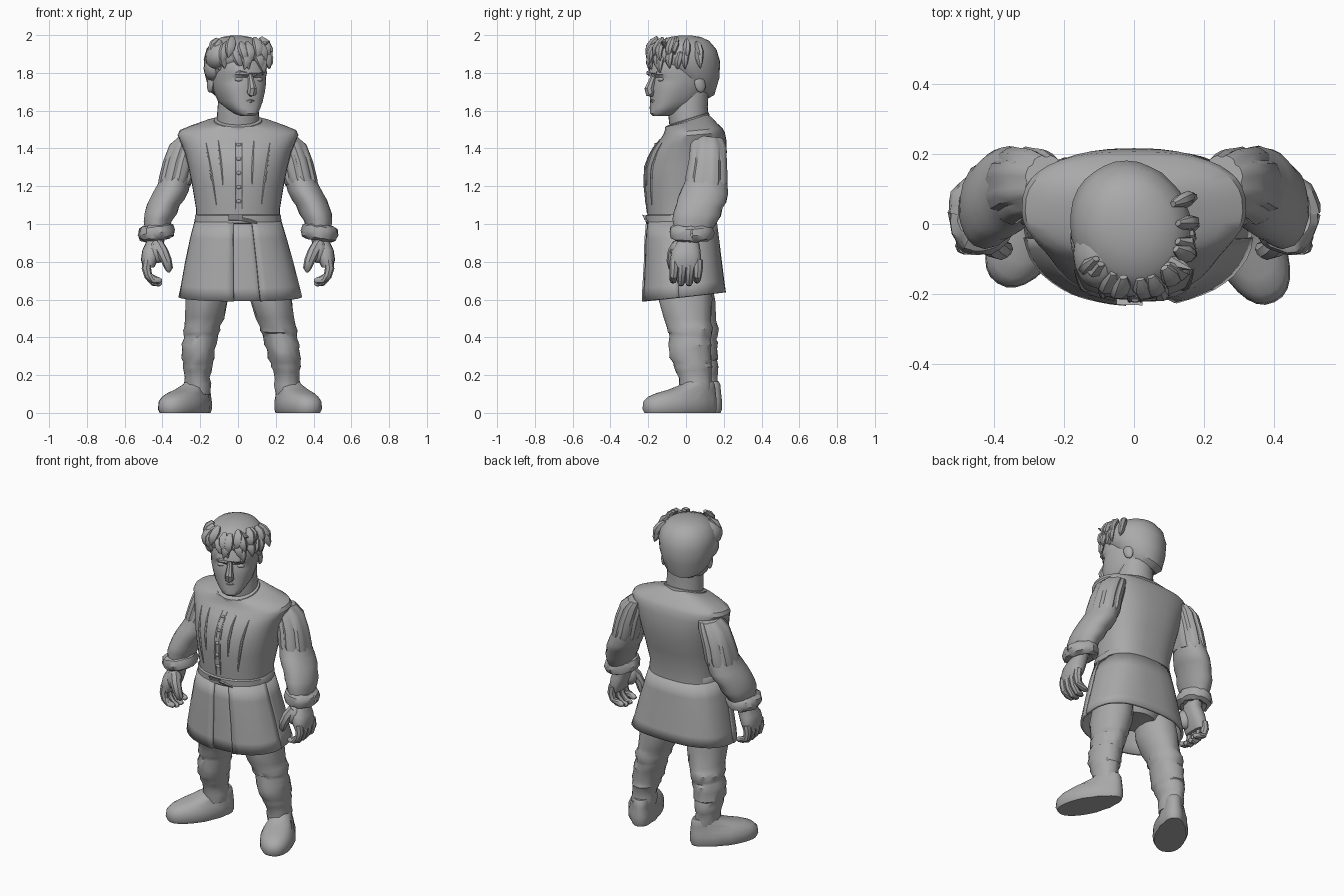
import bpy, bmesh, math, random
from mathutils import Vector, Matrix
from mathutils.bvhtree import BVHTree

random.seed(4)
grey = bpy.data.materials.new("plain_grey")
grey.diffuse_color = (0.4, 0.4, 0.4, 1)


def finish(name, bm, matrix=None):
    if matrix:
        bm.transform(matrix)
    bmesh.ops.recalc_face_normals(bm, faces=bm.faces)
    me = bpy.data.meshes.new(name)
    bm.to_mesh(me)
    bm.free()
    me.materials.append(grey)
    ob = bpy.data.objects.new(name, me)
    bpy.context.collection.objects.link(ob)
    return ob


def skin(bm, rings, closed=True, caps=True):
    """Join rows of points with quads."""
    rows = [[bm.verts.new(p) for p in r] for r in rings]
    n = len(rows[0])
    for a, b in zip(rows, rows[1:]):
        for i in range(n if closed else n - 1):
            j = (i + 1) % n
            bm.faces.new((a[i], a[j], b[j], b[i]))
    if caps:
        bm.faces.new(rows[0])
        bm.faces.new(rows[-1])


def oval(ring, angles, ef=2, eb=2, rough=0, groove=0):
    """Points of a horizontal oval: centre x, z, half width, front y, back y, tilt."""
    cx, z, rx, yf, yb, tilt = (tuple(ring) + (0,))[:6]
    cy, ry, pts = (yf + yb) / 2, (yb - yf) / 2, []
    for i, a in enumerate(angles):
        c, s = math.cos(a), math.sin(a)
        p = 2 / (eb if s > 0 else ef)
        k = 1 + random.uniform(-rough, rough) - (groove if i % 4 == 0 else 0)
        y = cy + ry * k * math.copysign(abs(s) ** p, s)
        pts.append((cx + rx * k * math.copysign(abs(c) ** p, c), y, z + tilt * y))
    return pts


def loft(name, rings, n=28, matrix=None, **kw):
    bm = bmesh.new()
    angles = [math.tau * i / n for i in range(n)]
    skin(bm, [oval(r, angles, **kw) for r in rings])
    return finish(name, bm, matrix)


def tube(name, pts, radii, n=8, matrix=None, flat=1):
    pts, rings = [Vector(p) for p in pts], []
    for i, p in enumerate(pts):
        d = (pts[min(i + 1, len(pts) - 1)] - pts[max(i - 1, 0)]).normalized()
        u = d.orthogonal().normalized() if abs(d.x) > .9 else d.cross(Vector((1, 0, 0))).normalized()
        v = d.cross(u)
        rings.append([p + radii[i] * (flat * math.cos(t) * u + math.sin(t) * v)
                      for t in (math.tau * k / n for k in range(n))])
    bm = bmesh.new()
    skin(bm, rings)
    return finish(name, bm, matrix)


def ball(name, at, size, matrix=None, rot=0, axis='X'):
    bm = bmesh.new()
    bmesh.ops.create_uvsphere(bm, u_segments=16, v_segments=10, radius=1)
    bm.transform(Matrix.Translation(at) @ Matrix.Rotation(rot, 4, axis) @ Matrix.Diagonal((*size, 1)))
    return finish(name, bm, matrix)


# Tunic body, with the neckline lower at the front
tunic = loft("tunic_body", [
    (0, .99, .222, -.20, .16), (0, 1.08, .222, -.207, .16), (0, 1.2, .242, -.217, .187),
    (0, 1.30, .262, -.215, .21), (0, 1.38, .282, -.187, .216), (0, 1.43, .303, -.16, .214, .06),
    (0, 1.468, .32, -.13, .206, .08), (0, 1.49, .31, -.118, .192, .1),
    (0, 1.512, .255, -.112, .165, .13), (0, 1.537, .175, -.108, .137, .2),
    (0, 1.545, .118, -.10, .115, .3)], n=40, ef=2.1, eb=2.6)
loft("collar_trim", [(0, 1.53, .132, -.112, .125, .33), (0, 1.55, .126, -.112, .122, .33),
                     (0, 1.554, .11, -.10, .11, .33)])
loft("neck", [(0, 1.45, .115, -.08, .125), (0, 1.56, .112, -.092, .12), (0, 1.62, .108, -.10, .115),
              (0, 1.70, .10, -.10, .12)])

# Front pleats and toggles laid on the tunic surface
probe = bmesh.new()
probe.from_mesh(tunic.data)
bvh = BVHTree.FromBMesh(probe)


def on_front(x, z):
    hit = bvh.ray_cast(Vector((x, -1, z)), Vector((0, 1, 0)))[0]
    return (x, (hit.y if hit else -.2) - .001, z)


steps = [i / 8 for i in range(9)]
for x0, x1, top, low in ((-.17, -.115, 1.43, 1.1), (.17, .125, 1.43, 1.1), (-.105, -.08, 1.44, 1.2),
                         (.085, .075, 1.44, 1.2), (-.012, -.012, 1.45, 1.06), (.02, .02, 1.45, 1.06)):
    tube("tunic_pleat", [on_front(x0 + (x1 - x0) * t, top + (low - top) * t) for t in steps],
         [.002 + .006 * math.sin(math.pi * t) for t in steps], n=6)
for k in range(5):
    ball("toggle", on_front(.004, 1.12 + .075 * k), (.014, .007, .01))
probe.free()

# Belt and buckle
loft("belt", [(0, 1.0, .224, -.206, .15), (0, 1.006, .23, -.213, .155), (0, 1.044, .228, -.214, .155),
              (0, 1.05, .223, -.206, .15)], n=40, ef=2.1, eb=2.6)
tube("buckle", [(-.05, -.21, 1.03), (.025, -.212, 1.03)], [.028, .028], n=4, flat=.4)
tube("belt_tail", [(-.02, -.21, 1.03), (.06, -.206, 1.015), (.10, -.197, 1.005)], [.016, .015, .01], n=6, flat=.5)

# Skirt panels, hollow beneath and split at the front and sides
SKIRT = [(0, 1.01, .22, -.20, .156, 0), (.002, .92, .247, -.21, .168, .01), (.006, .8, .277, -.213, .182, .05),
         (.01, .68, .303, -.22, .195, .09), (.013, .615, .318, -.222, .203, .11)]


def panel(name, a0, a1, grow=0):
    n = max(4, int((a1 - a0) / 7))
    angles = [math.radians(a0 + (a1 - a0) * i / n) for i in range(n + 1)]
    bm = bmesh.new()
    skin(bm, [oval((cx, z, rx + grow, yf - grow, yb + grow, t), angles, 2.2, 2.6, rough=.006)
              for cx, z, rx, yf, yb, t in SKIRT], closed=False, caps=False)
    mod = finish(name, bm).modifiers.new("thickness", 'SOLIDIFY')
    mod.thickness, mod.offset = .016, 0


panel("skirt_back", -8, 188)
panel("skirt_front_left", 186, 265, .004)
panel("skirt_front_middle", 262, 290, -.008)
panel("skirt_front_right", 287, 354, .004)
loft("hips", [(0, .66, .12, -.10, .12), (0, .72, .20, -.14, .14), (0, .95, .20, -.16, .13)])

# Arms, cuffs and hands
ARM = [(.25, .12, 1.475, .05, .07), (.278, .12, 1.43, .075, .088), (.308, .117, 1.34, .08, .095),
       (.328, .11, 1.25, .082, .106), (.355, .098, 1.18, .092, .124), (.378, .085, 1.135, .092, .128),
       (.395, .072, 1.105, .087, .122), (.41, .06, 1.06, .086, .124), (.425, .045, 1.02, .075, .115),
       (.43, .03, .95, .06, .09)]
for side, s in (("left", -1), ("right", 1)):
    m = Matrix.Diagonal((s, 1, 1, 1))
    rings = [(x, z, rx, y - ry, y + ry, -.1) for x, y, z, rx, ry in ARM]
    loft(side + "_sleeve", rings, matrix=m, rough=.02)
    upper = [(x, z, rx + .011, yf - .009, yb + .007, t) for x, z, rx, yf, yb, t in rings[:4]]
    upper.append((.338, 1.215, .088, -.004, .215, -.1))
    loft(side + "_slashed_sleeve", upper, n=32, matrix=m, groove=.1)
    # fur cuff
    bm = bmesh.new()
    skin(bm, [[((.066 + .034 * math.cos(t)) * math.cos(a) + random.uniform(-.005, .005),
                (.085 + .034 * math.cos(t)) * math.sin(a) + random.uniform(-.005, .005),
                .042 * math.sin(t) + random.uniform(-.004, .004))
               for t in (math.tau * k / 8 for k in range(8))]
              for a in (math.tau * k / 24 for k in range(25))], caps=False)
    bmesh.ops.remove_doubles(bm, verts=bm.verts, dist=1e-5)
    finish(side + "_cuff", bm, m @ Matrix.Translation((.432, .03, .955)) @ Matrix.Rotation(.14, 4, 'Y'))
    loft(side + "_palm", [(.43, .96, .045, -.03, .075), (.437, .91, .047, -.045, .068),
                          (.455, .86, .052, -.075, .077), (.468, .81, .046, -.085, .08),
                          (.474, .77, .03, -.078, .074)], n=16, matrix=m, ef=2.5, eb=2.5)
    for k, low in enumerate((.70, .685, .685, .70)):
        y = -.062 + .042 * k
        tube(side + "_finger", [(.478, y, .81), (.485, y, .765), (.475, y - .003, .725),
                                (.445, y - .006, low + .006), (.415, y - .006, low),
                                (.402, y - .006, low + .002)],
             [.025, .025, .022, .021, .016, .006], matrix=m)
    ball(side + "_thumb_base", (.425, -.04, .855), (.046, .042, .062), m)
    tube(side + "_thumb", [(.425, -.04, .89), (.40, -.065, .85), (.378, -.075, .805),
                           (.366, -.07, .765), (.368, -.066, .745)], [.034, .033, .028, .022, .008], matrix=m)

# Legs and shoes; the left foot stands further in and further back
LEG = [(.155, .0, .72, .11, .13), (.175, -.002, .6, .113, .14), (.195, .008, .5, .102, .125),
       (.209, .018, .46, .094, .116), (.216, .022, .435, .098, .118), (.22, .022, .415, .091, .112),
       (.225, .022, .395, .088, .107), (.235, .022, .36, .093, .114), (.24, .022, .335, .086, .11),
       (.247, .025, .29, .087, .113), (.25, .033, .265, .078, .10), (.253, .038, .245, .079, .101),
       (.256, .042, .22, .071, .092), (.26, .048, .18, .065, .085), (.26, .05, .15, .071, .086),
       (.26, .05, .10, .06, .08)]
for side, s, dx, dy, turn in (("left", -1, -.05, .032, 33), ("right", 1, 0, 0, 25)):
    m = Matrix.Diagonal((s, 1, 1, 1))
    rings = []
    for x, y, z, rx, ry in LEG:
        y += dy * min(1, (.72 - z) / .25)
        rings.append((x + dx * (.72 - z) / .6, z, rx, y - ry, y + ry, random.uniform(-.12, .12)))
    loft(side + "_trouser_leg", rings, matrix=m, rough=.035)
    shoe = loft(side + "_shoe", [
        (0, 0, .092, -.31, .092), (0, .02, .102, -.32, .1), (0, .06, .1, -.315, .1),
        (0, .085, .09, -.29, .098), (0, .105, .082, -.24, .096), (0, .123, .075, -.17, .094),
        (0, .15, .068, -.095, .09), (0, .165, .06, -.08, .082)], ef=2.3, eb=2.3)
    for v in shoe.data.vertices:    # narrower heel
        v.co.x *= .78 if v.co.y > .02 else .9 if v.co.y > -.08 else 1
    shoe.data.transform(m @ Matrix.Translation((.265 + dx, .067 + dy, 0)) @ Matrix.Rotation(math.radians(turn), 4, 'Z'))
    if s < 0:
        shoe.data.flip_normals()

# Head, turned a little to one side
H = Matrix.Translation((-.012, 0, 0)) @ Matrix.Rotation(math.radians(24), 4, 'Z')
loft("face", [(0, 1.572, .035, -.188, -.11), (0, 1.585, .058, -.2, -.06), (0, 1.615, .085, -.2, .02),
              (0, 1.65, .11, -.194, .09), (0, 1.70, .126, -.196, .12), (0, 1.745, .137, -.19, .13),
              (0, 1.775, .139, -.182, .135), (0, 1.80, .14, -.20, .14), (0, 1.88, .13, -.18, .14),
              (0, 1.95, .08, -.12, .10)], matrix=H, ef=2.5)
tube("nose", [(0, -.18, 1.80), (0, -.196, 1.765), (0, -.215, 1.715), (0, -.208, 1.695), (0, -.19, 1.685)],
     [.012, .017, .025, .027, .012], matrix=H)
tube("mouth", [(-.045, -.178, 1.648), (0, -.196, 1.652), (.045, -.178, 1.648)], [.003, .009, .003], matrix=H, n=6)
for s in (-1, 1):
    tube("brow", [(s * .015, -.198, 1.79), (s * .06, -.19, 1.80), (s * .10, -.15, 1.795)],
         [.011, .013, .006], matrix=H, n=6)
    ball("eye", (s * .055, -.17, 1.765), (.026, .014, .012), H)
    ball("ear", (s * .137, .02, 1.74), (.016, .03, .046), H, .25)

# Hair cap, lower at the nape, with swept locks
loft("hair_cap", [(0, 1.735, .125, -.15, .115, -.65), (0, 1.765, .148, -.18, .155, -.55),
                  (0, 1.82, .166, -.196, .178, -.28), (0, 1.88, .17, -.20, .182, -.12),
                  (0, 1.93, .157, -.185, .165, -.05), (0, 1.97, .12, -.145, .125),
                  (0, 1.99, .072, -.09, .08), (0, 1.998, .025, -.035, .03)], n=32, matrix=H, rough=.01)
ball("swept_fringe", (-.10, -.085, 1.89), (.072, .10, .08), None, .5, 'Y')
ball("side_hair", (-.13, -.04, 1.825), (.052, .085, .07))
for k in range(24):     # loose tufts, shorter towards the crown
    a = math.radians(-165 + 160 * (k % 12) / 11 + random.uniform(-6, 6))
    c, d = math.cos(a), math.sin(a)
    z = random.uniform(1.79, 1.825) + (.06 if k > 11 else 0)
    sway, r = random.uniform(-.03, .045), 1 if k < 12 else 1.02
    tube("hair_tuft", [(.135 * c, .16 * d, z + .11), (.157 * c, .185 * d, z + .085),
                       (.165 * r * c + sway / 3, .20 * r * d, z + .055),
                       (.164 * r * c + sway / 1.6, .203 * r * d, z + .028),
                       (.155 * r * c + sway, .20 * r * d, z)],
         [.012, .027, .028, .02, .003], n=7, matrix=H, flat=.7)
for x, y, z in ((.165, -.11, 1.965), (.178, -.05, 1.915)):
    tube("hair_tip", [(.07, y + .03, z - .03), (x - .05, y, z - .02), (x, y - .02, z)],
         [.02, .022, .002], n=6)

# Smooth shading with sharp folds kept
bpy.ops.object.select_all(action='SELECT')
bpy.context.view_layer.objects.active = tunic
bpy.ops.object.shade_smooth_by_angle(angle=math.radians(38))
